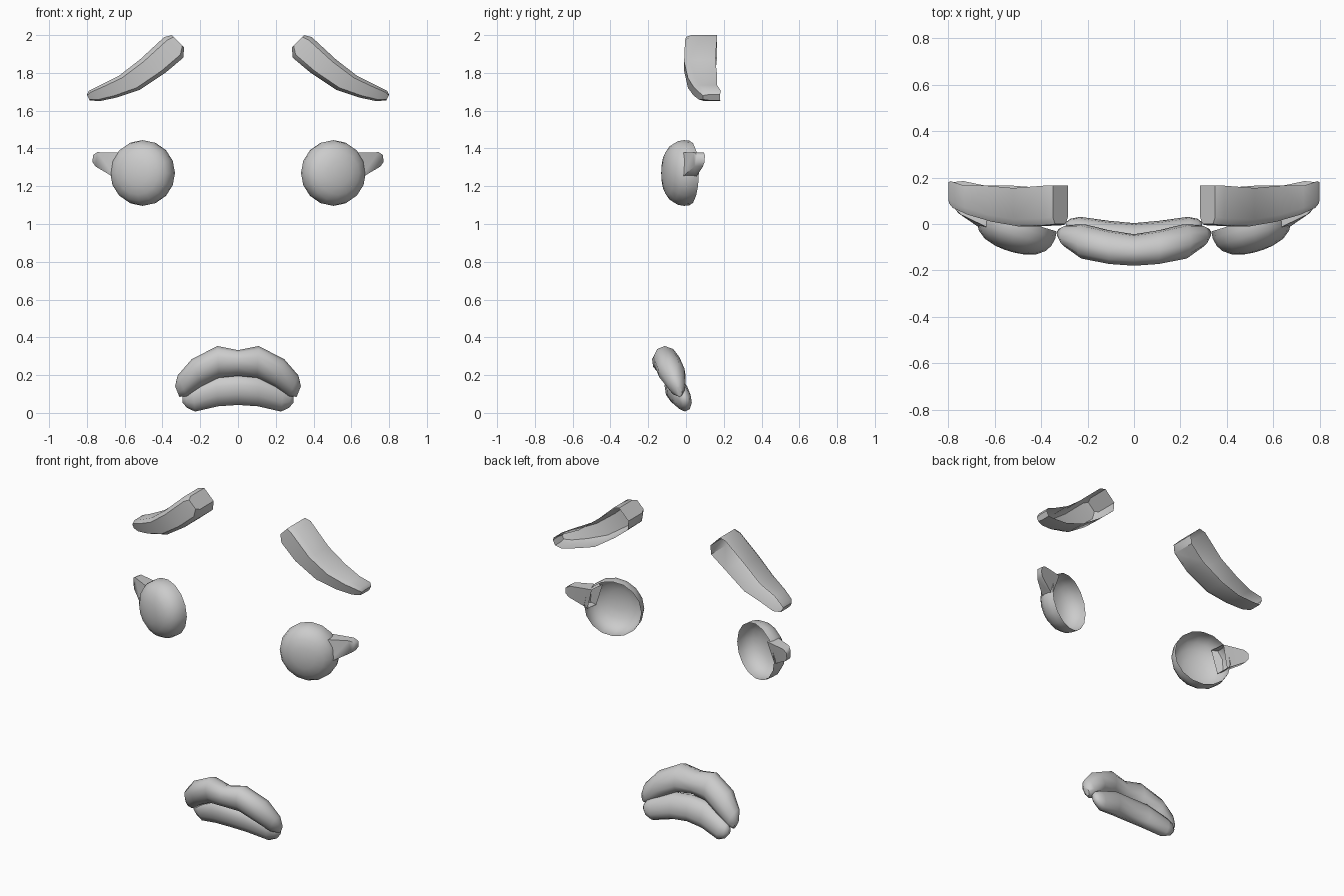
import bpy, bmesh
from math import sin, cos, pi, radians

if "Cube" in bpy.data.objects:
    bpy.data.objects.remove(bpy.data.objects["Cube"])


def loft(name, rings, closed=True, cap_start=False, cap_end=True, angle=40):
    """Skin a list of rings, cap the ends asked for, mirror across x = 0."""
    bm = bmesh.new()
    vr = [[bm.verts.new(p) for p in r] for r in rings]
    n = len(rings[0])
    for a, b in zip(vr, vr[1:]):
        for i in range(n if closed else n - 1):
            j = (i + 1) % n
            bm.faces.new((a[i], a[j], b[j], b[i]))
    if cap_start:
        bm.faces.new(vr[0][::-1])
    if cap_end:
        bm.faces.new(vr[-1])
    bmesh.ops.recalc_face_normals(bm, faces=bm.faces)
    me = bpy.data.meshes.new(name)
    bm.to_mesh(me)
    bm.free()
    ob = bpy.data.objects.new(name, me)
    bpy.context.collection.objects.link(ob)
    m = ob.modifiers.new("Mirror", 'MIRROR')
    m.use_clip = True
    m.merge_threshold = 0.002
    bpy.ops.object.select_all(action='DESELECT')
    ob.select_set(True)
    bpy.context.view_layer.objects.active = ob
    bpy.ops.object.shade_smooth_by_angle(angle=radians(angle))
    return ob


# Eyebrows: open-backed curved bars (top x, top z, bottom x, bottom z, front y, back y)
def brow_ring(tx, tz, bx, bz, yf, yb):
    def at(t, y):
        return (tx + (bx - tx) * t, y, tz + (bz - tz) * t)
    return [at(0, yb), at(0, yf + .03), at(.15, yf), at(.85, yf), at(1, yf + .03), at(1, yb)]


brow = [(.35, 2.0, .285, 1.935, .00, .165),
        (.39, 1.99, .29, 1.88, -.005, .165),
        (.52, 1.87, .385, 1.80, -.01, .155),
        (.63, 1.785, .52, 1.71, .01, .165),
        (.73, 1.735, .64, 1.67, .04, .165),
        (.79, 1.705, .735, 1.65, .07, .185),
        (.80, 1.685, .785, 1.655, .09, .18)]
loft("eyebrows", [brow_ring(*s) for s in brow], closed=False, cap_start=True)


# Eyes: open-backed domes turned slightly outward (radius, depth)
def eye_ring(r, d, n=16):
    t = radians(17)
    pts = []
    for i in range(n):
        a = 2 * pi * i / n
        u = r * cos(a)
        pts.append((.497 + u * cos(t) + d * sin(t),
                    .018 + u * sin(t) - d * cos(t), 1.27 + r * sin(a)))
    return pts


dome = [(.171, 0), (.174, .03), (.168, .065), (.150, .095), (.115, .121), (.065, .136), (.02, .141)]
loft("eyes", [eye_ring(*s) for s in dome], angle=60)

# Eyelashes: tapered spikes, open at the base inside the eye
lash = [[(.60, -.03, 1.378), (.61, .065, 1.378), (.65, .05, 1.245), (.645, -.03, 1.24)],
        [(.745, .04, 1.380), (.74, .095, 1.378), (.755, .09, 1.305), (.755, .045, 1.305)],
        [(.768, .06, 1.365), (.768, .10, 1.362), (.770, .098, 1.328), (.770, .062, 1.328)]]
loft("eyelashes", lash, angle=60)


# Lips: closed tapering tubes (x, y, z, depth radius, height radius, lean)
def lip_ring(x, y, z, ry, rz, lean, n=10):
    return [(x + lean * rz * sin(a), y + ry * cos(a) - .15 * rz * sin(a), z + rz * sin(a))
            for a in (2 * pi * (i + .5) / n for i in range(n))]


upper = [(0, -.112, .264, .068, .068, 0),
         (.105, -.10, .27, .072, .084, .05),
         (.22, -.075, .212, .074, .072, .35),
         (.295, -.05, .143, .045, .055, .45),
         (.322, -.038, .113, .018, .028, .4)]
lower = [(0, -.055, .122, .058, .08, 0),
         (.11, -.045, .115, .058, .08, .05),
         (.235, -.015, .073, .045, .066, .12),
         (.275, -.008, .072, .03, .045, .1),
         (.294, -.008, .075, .015, .02, 0)]
loft("upper_lip", [lip_ring(*s) for s in upper], angle=60)
loft("lower_lip", [lip_ring(*s) for s in lower], angle=60)
